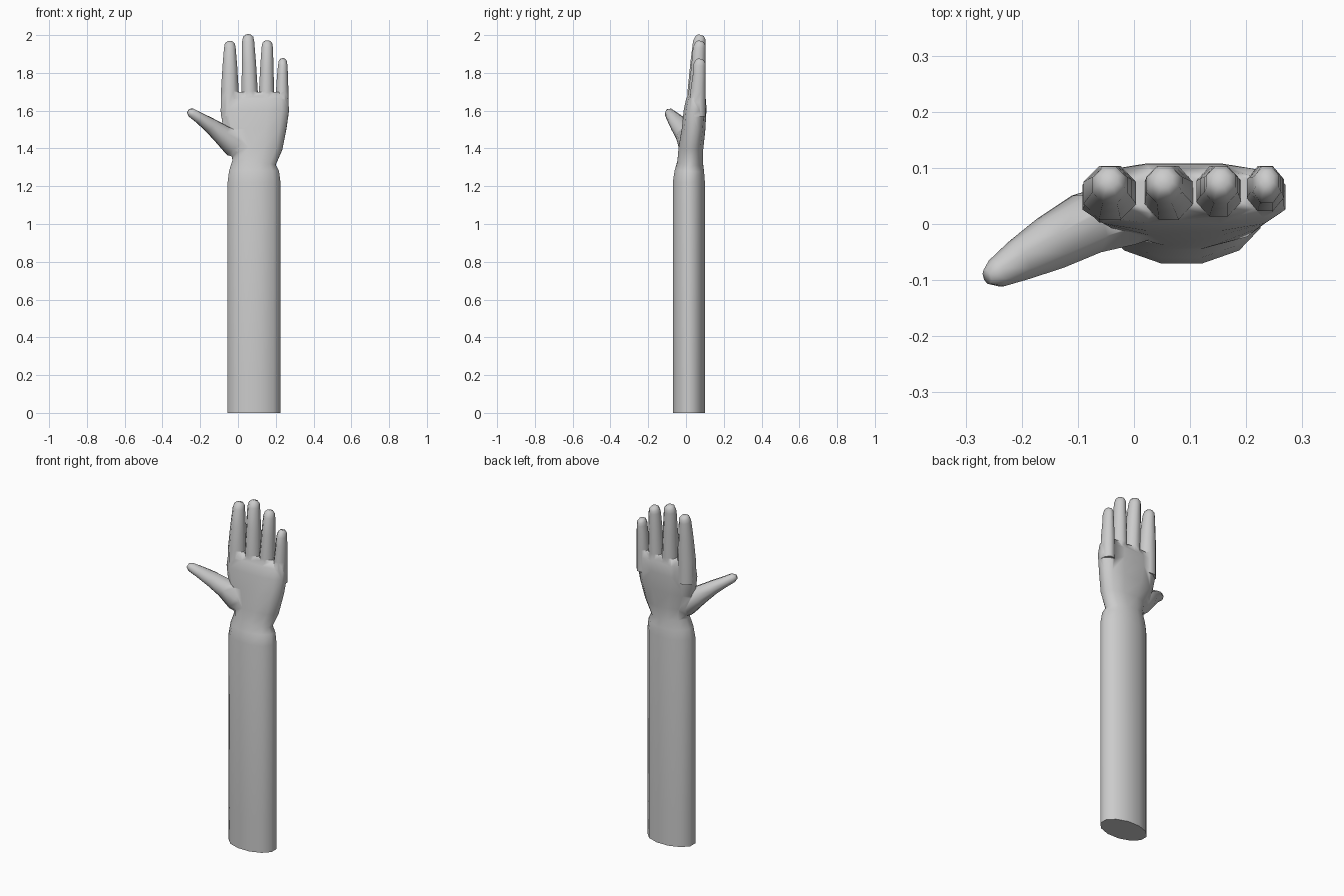
import bpy, bmesh, math
from mathutils import Vector

if "Cube" in bpy.data.objects:
    bpy.data.objects.remove(bpy.data.objects["Cube"])


def loft(name, rings, sides):
    """Closed tube through rings of (x, y, z, half width, half depth, squareness)."""
    bm = bmesh.new()
    centres = [Vector(r[:3]) for r in rings]
    phase = math.pi / sides
    loops = []
    for i, (x, y, z, rx, ry, e) in enumerate(rings):
        t = (centres[min(i + 1, len(rings) - 1)] - centres[max(i - 1, 0)]).normalized()
        v = Vector((0, 1, 0))
        v = (v - t * v.dot(t)).normalized()
        u = v.cross(t)
        k = math.cos(phase) ** e
        loop = []
        for s in range(sides):
            a = phase + 2 * math.pi * s / sides
            c, d = math.cos(a), math.sin(a)
            c = math.copysign(abs(c) ** e, c) / k
            d = math.copysign(abs(d) ** e, d) / k
            loop.append(bm.verts.new(centres[i] + u * c * rx + v * d * ry))
        loops.append(loop)
    for a, b in zip(loops, loops[1:]):
        for s in range(sides):
            n = (s + 1) % sides
            bm.faces.new((a[s], a[n], b[n], b[s]))
    bm.faces.new(loops[0])
    bm.faces.new(loops[-1])
    bmesh.ops.recalc_face_normals(bm, faces=bm.faces)
    mesh = bpy.data.meshes.new(name)
    bm.to_mesh(mesh)
    bm.free()
    obj = bpy.data.objects.new(name, mesh)
    bpy.context.collection.objects.link(obj)
    return obj


def finger(name, base_x, base_r, depth, tip_x, tip_r, tip_z):
    """Tapering finger whose back stays in line with the back of the hand."""
    start, crotch = 1.57, 1.70
    mid = (crotch + tip_z) / 2
    rows = [(base_x, start, base_r, depth),
            (base_x, crotch, base_r, depth * 0.95),
            ((base_x + tip_x) / 2, mid, (base_r + tip_r) / 2, depth * 0.8),
            (tip_x, tip_z - 0.035, tip_r, 0.033),
            (tip_x, tip_z - 0.012, tip_r * 0.85, 0.027),
            (tip_x, tip_z, tip_r * 0.45, 0.015)]
    ys = [0.103 - r[3] for r in rows]
    ys[-1] = 0.08
    return loft(name, [(x, y, z, rx, ry, 1) for (x, z, rx, ry), y in zip(rows, ys)], 8)


# Forearm, wrist and palm
arm = loft("forearm_and_hand", [
    (0.085, 0.015, 0.00, 0.140, 0.085, 1),
    (0.085, 0.015, 0.20, 0.140, 0.085, 1),
    (0.085, 0.015, 1.22, 0.140, 0.085, 1),
    (0.085, 0.018, 1.28, 0.132, 0.078, 1),
    (0.085, 0.022, 1.325, 0.115, 0.068, 1),
    (0.098, 0.026, 1.40, 0.137, 0.065, 0.9),
    (0.091, 0.040, 1.50, 0.166, 0.062, 0.8),
    (0.089, 0.048, 1.60, 0.181, 0.060, 0.75),
    (0.089, 0.054, 1.66, 0.177, 0.053, 0.75),
    (0.089, 0.057, 1.695, 0.160, 0.038, 0.75),
], 12)

# Fingers
digits = [
    finger("index_finger", -0.043, 0.047, 0.050, -0.043, 0.031, 1.965),
    finger("middle_finger", 0.062, 0.043, 0.050, 0.054, 0.032, 2.0),
    finger("ring_finger", 0.151, 0.040, 0.047, 0.155, 0.030, 1.968),
    finger("little_finger", 0.234, 0.033, 0.042, 0.237, 0.025, 1.873),
]

# Thumb
digits.append(loft("thumb", [
    (0.050, 0.030, 1.390, 0.055, 0.045, 1),
    (-0.020, 0.018, 1.425, 0.070, 0.055, 1),
    (-0.085, 0.000, 1.475, 0.052, 0.053, 1),
    (-0.150, -0.035, 1.525, 0.038, 0.047, 1),
    (-0.205, -0.065, 1.562, 0.029, 0.036, 1),
    (-0.245, -0.088, 1.588, 0.024, 0.025, 1),
    (-0.262, -0.094, 1.598, 0.013, 0.013, 1),
], 8))

# Merge the digits into one closed skin
bpy.context.view_layer.objects.active = arm
for d in digits:
    mod = arm.modifiers.new("join_" + d.name, 'BOOLEAN')
    mod.operation = 'UNION'
    mod.solver = 'EXACT'
    mod.object = d
    bpy.ops.object.modifier_apply(modifier=mod.name)
    bpy.data.objects.remove(d)

bpy.ops.object.select_all(action='DESELECT')
arm.select_set(True)
bpy.ops.object.shade_smooth_by_angle(angle=math.radians(75))
